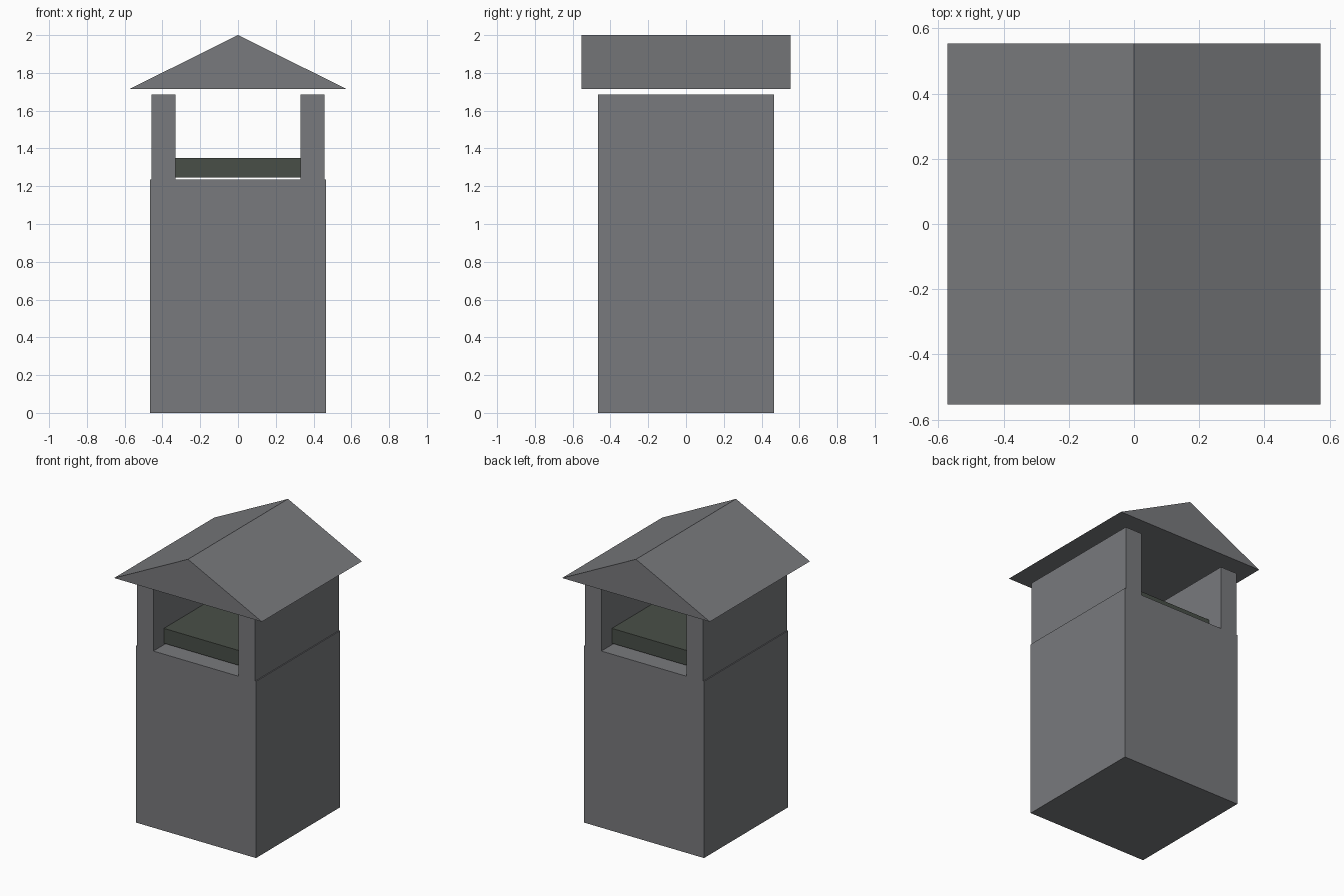
import bpy

if "Cube" in bpy.data.objects:
    bpy.data.objects.remove(bpy.data.objects["Cube"])


def material(name, r, g, b):
    mat = bpy.data.materials.new(name)
    mat.diffuse_color = (r, g, b, 1)
    mat.use_nodes = True
    mat.node_tree.nodes["Principled BSDF"].inputs["Base Color"].default_value = mat.diffuse_color
    return mat


def extrude_profile(name, profile, depth, mat):
    """Closed solid from an (x, z) outline, extruded symmetrically along y."""
    n = len(profile)
    verts = [(x, y, z) for y in (-depth, depth) for x, z in profile]
    faces = [tuple(range(n)), tuple(reversed(range(n, 2 * n)))]
    faces += [(i, i + n, (i + 1) % n + n, (i + 1) % n) for i in range(n)]
    mesh = bpy.data.meshes.new(name)
    mesh.from_pydata(verts, [], faces)
    mesh.update()
    mesh.materials.append(mat)
    obj = bpy.data.objects.new(name, mesh)
    bpy.context.collection.objects.link(obj)
    return obj


def mirrored(half):
    """Complete a right-hand half outline by mirroring it across x = 0."""
    return half + [(-x, z) for x, z in reversed(half)]


stone = material("stone_grey", 0.19, 0.193, 0.205)
dark = material("dark_green_grey", 0.066, 0.078, 0.064)

# Pillar body with two side walls framing the lamp opening
extrude_profile("pillar_body", mirrored([
    (0.465, 0), (0.465, 1.236), (0.458, 1.236),
    (0.458, 1.686), (0.33, 1.686), (0.33, 1.236)]), 0.465, stone)

# Dark slab inside the opening, slightly raised off the floor
extrude_profile("inner_slab", mirrored([(0.33, 1.246), (0.33, 1.35)]), 0.348, dark)

# Gabled roof floating just above the walls
extrude_profile("gable_roof", [(-0.572, 1.716), (0.572, 1.716), (0, 2.0)], 0.553, stone)
